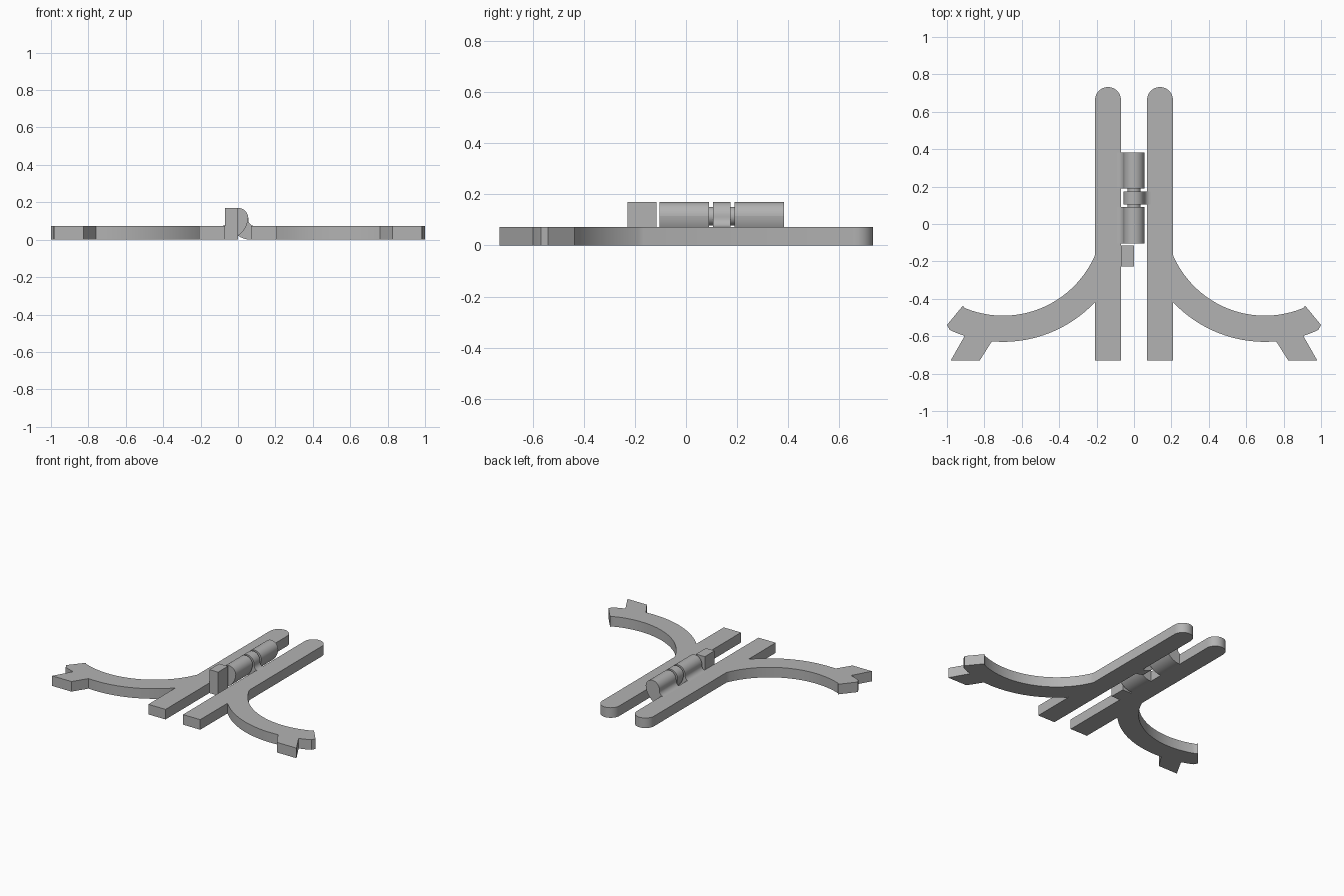
import bpy, bmesh
from math import radians, cos, sin
from mathutils import Vector

cube = bpy.data.objects.get("Cube")
if cube:
    bpy.data.objects.remove(cube, do_unlink=True)

grey = bpy.data.materials.new("plain grey")
grey.use_nodes = True
COLOUR = (0.45, 0.45, 0.45, 1)
grey.diffuse_color = COLOUR
grey.node_tree.nodes["Principled BSDF"].inputs["Base Color"].default_value = COLOUR


def arc(cx, cy, r, start, end, steps=16):
    """Points along an arc, angles in degrees."""
    angles = [radians(start + (end - start) * i / steps) for i in range(steps + 1)]
    return [(cx + r * cos(a), cy + r * sin(a)) for a in angles]


def prism(name, outline, low, high, axis="z", side=1):
    """Extrude an outline along z (outline is x, y) or along y (outline is x, z)."""
    bm = bmesh.new()
    if axis == "z":
        verts = [bm.verts.new((side * u, v, low)) for u, v in outline]
        step = Vector((0, 0, high - low))
    else:
        verts = [bm.verts.new((side * u, low, v)) for u, v in outline]
        step = Vector((0, high - low, 0))
    face = bm.faces.new(verts)
    result = bmesh.ops.extrude_face_region(bm, geom=[face])
    moved = [g for g in result["geom"] if isinstance(g, bmesh.types.BMVert)]
    bmesh.ops.translate(bm, verts=moved, vec=step)
    bmesh.ops.recalc_face_normals(bm, faces=bm.faces)
    mesh = bpy.data.meshes.new(name)
    bm.to_mesh(mesh)
    bm.free()
    mesh.materials.append(grey)
    obj = bpy.data.objects.new(name, mesh)
    bpy.context.collection.objects.link(obj)
    bpy.ops.object.select_all(action="DESELECT")
    obj.select_set(True)
    bpy.context.view_layer.objects.active = obj
    bpy.ops.object.shade_smooth_by_angle(angle=radians(30))
    return obj


# Hinge leaf: straight bar with a rounded end, a curved arm and a small foot
ARM_X, ARM_Y, INNER, OUTER = 0.70, 0.045, 0.535, 0.675
leaf = [(0.07, -0.73), (0.208, -0.73)]
leaf += arc(ARM_X, ARM_Y, OUTER, -136.7, -84.9, 28)
leaf += [(0.825, -0.73), (0.98, -0.73)]
leaf += arc(ARM_X, ARM_Y, OUTER, -72.3, -65, 4)
leaf += [(1.0, -0.54), (0.915, -0.437)]
leaf += arc(ARM_X, ARM_Y, INNER, -67.5, -156.7, 36)
leaf += arc(0.139, 0.663, 0.069, 0, 180, 20)
for label, side in (("left", 1), ("right", -1)):
    prism(label + "_leaf", leaf, 0, 0.073, side=side)

# Knuckle profile: round barrel with a filleted web running into its bar
AXIS_Z, BARREL = 0.115, 0.055
knuckle = [(0.09, 0.0), (0.09, 0.072)]
knuckle += arc(0.09, 0.108, 0.035, 270, 180, 8)
knuckle += arc(0, AXIS_Z, BARREL, 0, 180, 24)
knuckle += arc(0.07, 0.125, 0.125, 184, 270, 14)
for name, low, high, side in (("front_knuckle", -0.104, 0.09, -1),
                              ("middle_knuckle", 0.105, 0.174, 1),
                              ("back_knuckle", 0.19, 0.383, -1)):
    prism(name, knuckle, low, high, "y", side)

# Hinge pin through the knuckles
prism("hinge_pin", arc(0, AXIS_Z, 0.036, 0, 350, 35), -0.09, 0.37, "y")

# Stop block in front of the barrel
prism("stop_block", [(-0.07, 0), (0, 0), (0, 0.17), (-0.07, 0.17)], -0.228, -0.115, "y")
